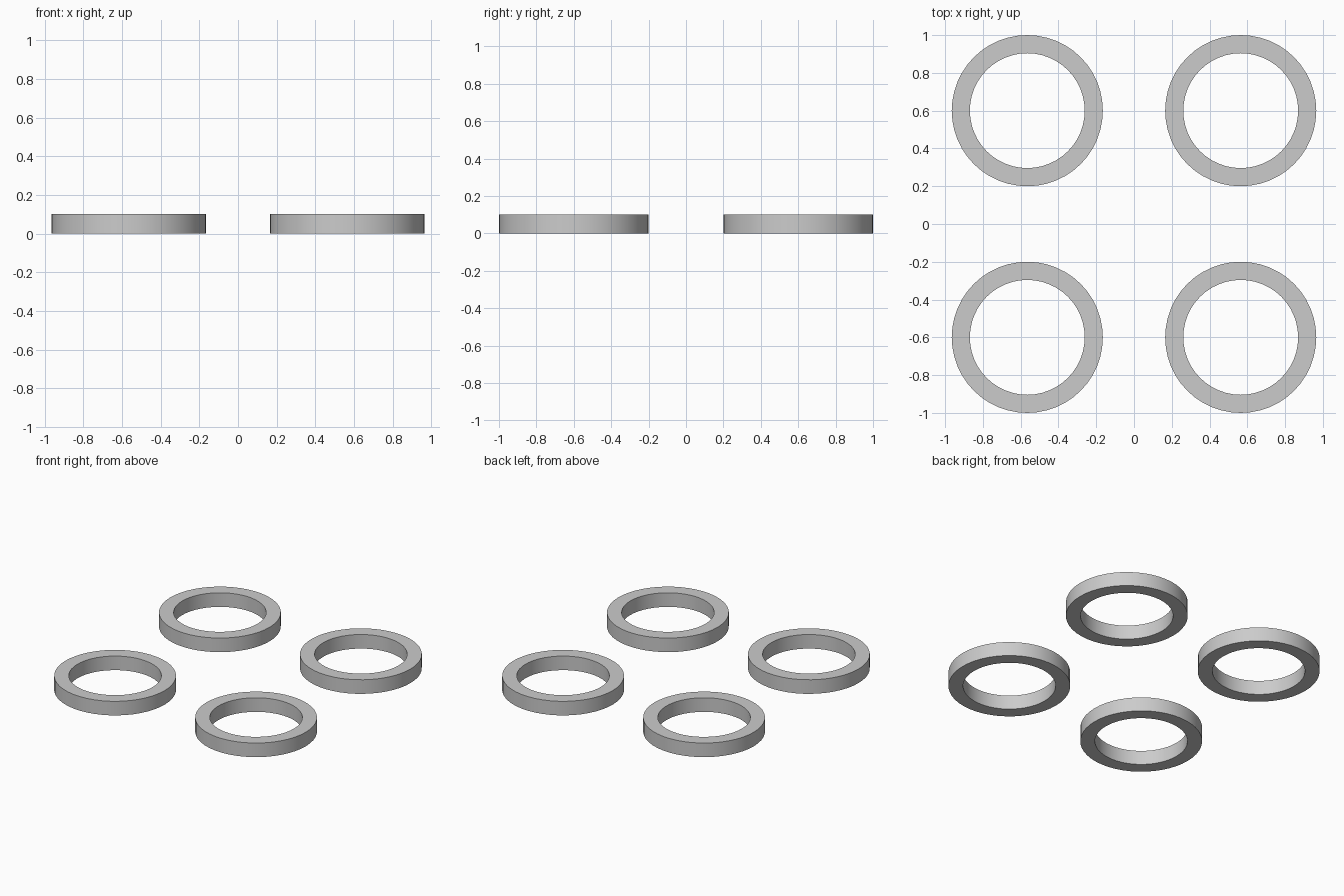
import bpy, bmesh
from math import cos, sin, tau, radians

if "Cube" in bpy.data.objects:
    bpy.data.objects.remove(bpy.data.objects["Cube"])

R_OUT, R_IN, H, N = 0.4, 0.304, 0.102, 48


def make_ring(name, cx, cy):
    # Rectangular section swept around a vertical axis
    bm = bmesh.new()
    section = [(R_IN, 0), (R_OUT, 0), (R_OUT, H), (R_IN, H)]
    rows = [[bm.verts.new((r * cos(tau * i / N), r * sin(tau * i / N), z))
             for r, z in section] for i in range(N)]
    for i in range(N):
        a, b = rows[i], rows[(i + 1) % N]
        for j in range(4):
            k = (j + 1) % 4
            bm.faces.new((a[j], b[j], b[k], a[k]))
    bmesh.ops.recalc_face_normals(bm, faces=bm.faces[:])
    mesh = bpy.data.meshes.new(name)
    bm.to_mesh(mesh)
    bm.free()
    obj = bpy.data.objects.new(name, mesh)
    obj.location = (cx, cy, 0)
    bpy.context.collection.objects.link(obj)
    # Round walls smooth, rims crisp
    bpy.ops.object.select_all(action='DESELECT')
    obj.select_set(True)
    bpy.context.view_layer.objects.active = obj
    bpy.ops.object.shade_smooth_by_angle(angle=radians(30))


# Four rings, one in each corner
for y_name, y in (("front", -0.6), ("back", 0.6)):
    for x_name, x in (("left", -0.565), ("right", 0.565)):
        make_ring(f"ring_{y_name}_{x_name}", x, y)
